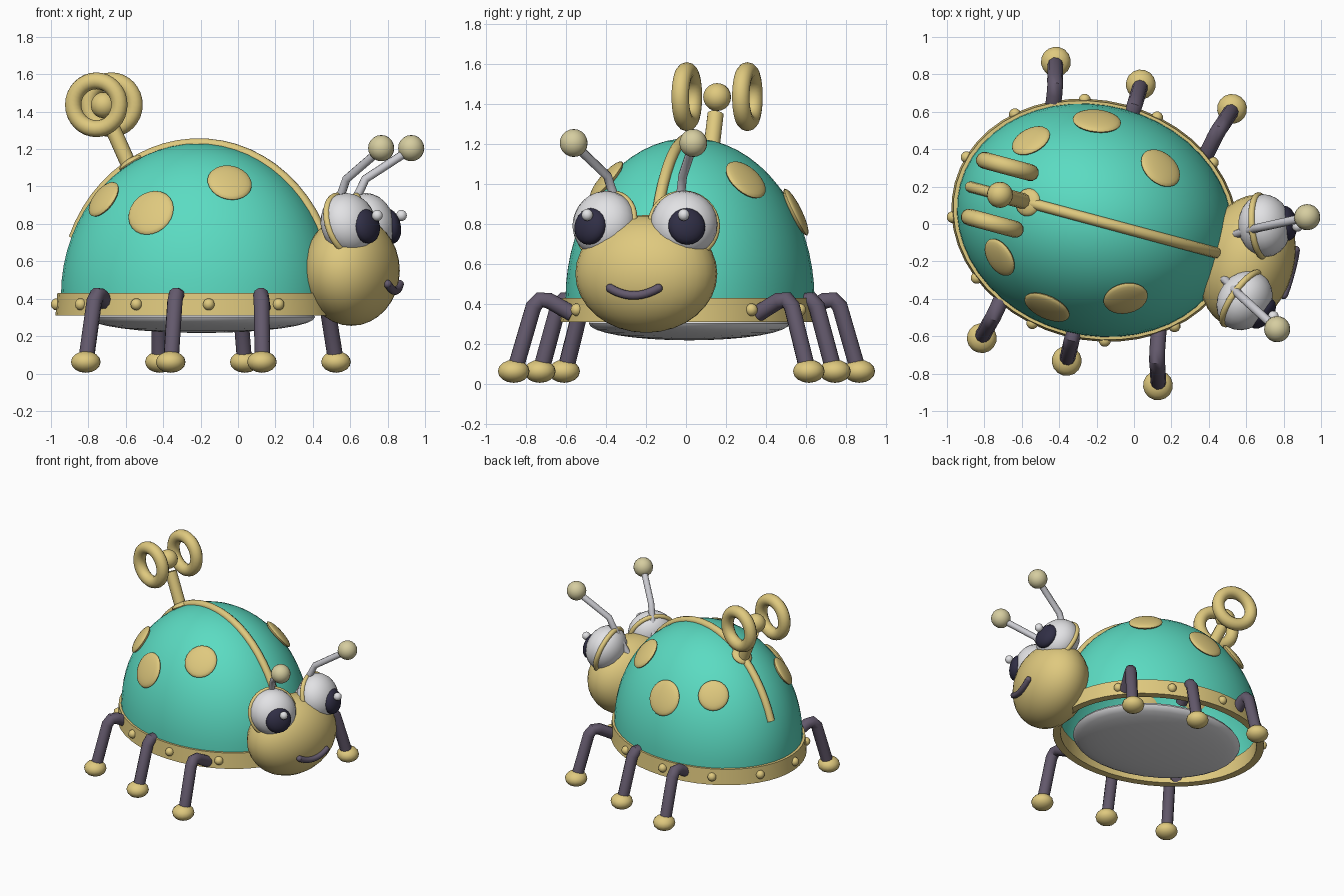
import bpy, bmesh, math
from mathutils import Matrix, Vector

if "Cube" in bpy.data.objects:
    bpy.data.objects.remove(bpy.data.objects["Cube"])

# Whole toy is turned 15 degrees; parts are built with +x forward
ROOT = Matrix.Translation((-0.21, 0.02, 0)) @ Matrix.Rotation(math.radians(-15), 4, 'Z')
A, B, C, Z0 = 0.745, 0.615, 0.81, 0.42      # dome half-axes and base height


def material(name, rgb):
    m = bpy.data.materials.new(name)
    m.diffuse_color = (*rgb, 1)
    m.use_nodes = True
    m.node_tree.nodes["Principled BSDF"].inputs["Base Color"].default_value = m.diffuse_color
    return m


TEAL = material("teal_shell", (0.105, 0.71, 0.54))
GOLD = material("gold", (0.74, 0.585, 0.21))
PALE = material("pale_gold", (0.67, 0.61, 0.35))
WHITE = material("eye_white", (0.76, 0.76, 0.78))
SILVER = material("silver", (0.60, 0.60, 0.64))
DARK = material("pupil_dark", (0.03, 0.028, 0.06))
PURPLE = material("dusky_purple", (0.125, 0.10, 0.15))


def finish(ob, name, mat):
    ob.name = name
    ob.data.materials.clear()
    ob.data.materials.append(mat)
    bpy.ops.object.select_all(action='DESELECT')
    ob.select_set(True)
    bpy.context.view_layer.objects.active = ob
    bpy.ops.object.shade_smooth_by_angle(angle=math.radians(40))
    return ob


def from_bmesh(name, bm, mat, local=Matrix()):
    me = bpy.data.meshes.new(name)
    bm.to_mesh(me)
    bm.free()
    ob = bpy.data.objects.new(name, me)
    bpy.context.collection.objects.link(ob)
    ob.matrix_world = ROOT @ local
    return finish(ob, name, mat)


def aim(loc, normal):
    """Frame at loc whose z axis points along normal."""
    return Matrix.Translation(loc) @ Vector(normal).to_track_quat('Z', 'Y').to_matrix().to_4x4()


def ball(name, mat, loc, size, normal=(0, 0, 1), seg=20):
    bm = bmesh.new()
    bmesh.ops.create_uvsphere(bm, u_segments=seg, v_segments=max(8, seg // 2), radius=1)
    bmesh.ops.scale(bm, vec=size, verts=bm.verts)
    return from_bmesh(name, bm, mat, aim(loc, normal))


def hoop(name, mat, loc, normal, major, minor):
    bpy.ops.mesh.primitive_torus_add(major_radius=major, minor_radius=minor,
                                     major_segments=32, minor_segments=12)
    ob = bpy.context.object
    ob.matrix_world = ROOT @ aim(loc, normal)
    return finish(ob, name, mat)


def tube(name, mat, pts, r):
    cu = bpy.data.curves.new(name, 'CURVE')
    cu.dimensions = '3D'
    cu.bevel_depth = r
    cu.bevel_resolution = 3
    cu.use_fill_caps = True
    sp = cu.splines.new('POLY')
    sp.points.add(len(pts) - 1)
    for p, q in zip(sp.points, pts):
        p.co = (*q, 1)
    ob = bpy.data.objects.new(name, cu)
    bpy.context.collection.objects.link(ob)
    ob.matrix_world = ROOT
    bpy.ops.object.select_all(action='DESELECT')
    ob.select_set(True)
    bpy.context.view_layer.objects.active = ob
    bpy.ops.object.convert(target='MESH')
    return finish(bpy.context.view_layer.objects.active, name, mat)


def lathe(name, mat, rings, n, closed):
    """Skin a list of elliptical rings given as (rx, ry, z)."""
    bm = bmesh.new()
    loops = [[bm.verts.new((rx * math.cos(2 * math.pi * i / n),
                            ry * math.sin(2 * math.pi * i / n), z)) for i in range(n)]
             for rx, ry, z in rings]
    for k in range(len(loops) if closed else len(loops) - 1):
        a, b = loops[k], loops[(k + 1) % len(loops)]
        for i in range(n):
            bm.faces.new((a[i], a[(i + 1) % n], b[(i + 1) % n], b[i]))
    bmesh.ops.remove_doubles(bm, verts=bm.verts, dist=1e-5)
    bmesh.ops.recalc_face_normals(bm, faces=bm.faces)
    return from_bmesh(name, bm, mat)


def on_dome(u, v):
    h = math.sqrt(max(0, 1 - (u / A) ** 2 - (v / B) ** 2))
    return Vector((u, v, Z0 + C * h)), Vector((u / A ** 2, v / B ** 2, h / C)).normalized()


# Open shell, its rim band and the belly plate
angles = [math.radians(90 * k / 16) for k in range(17)]
lathe("shell", TEAL, [(A, B, 0.38)] + [(A * math.cos(t) + 1e-7, B * math.cos(t) + 1e-7,
      Z0 + C * math.sin(t)) for t in angles], 48, False)
lathe("rim_band", GOLD, [(0.775, 0.64, 0.31), (0.765, 0.63, 0.43),
                         (0.72, 0.585, 0.43), (0.72, 0.585, 0.31)], 48, True)
ball("belly", WHITE, (0.015, 0, 0.302), (0.615, 0.495, 0.085), seg=32)

# Rivets around the rim
for k in range(12):
    t = math.radians(16.5 + 30 * k)
    ball("rivet", GOLD, (0.77 * math.cos(t), 0.635 * math.sin(t), 0.37), (0.032,) * 3, seg=12)

# Ridge along the middle of the shell
tube("shell_ridge", GOLD, [(A * math.cos(t), 0, Z0 + C * math.sin(t))
     for t in [math.radians(15 + 143 * k / 24) for k in range(25)]], 0.029)

# Wind-up key
p, n = on_dome(-0.37, 0)
ball("key_base", GOLD, p, (0.075, 0.075, 0.03), n)
tube("key_stem", GOLD, [(-0.37, 0, 1.08), (-0.495, 0, 1.35)], 0.042)
ball("key_hub", GOLD, (-0.525, 0, 1.435), (0.07,) * 3)

# Head and smile
HEAD, HU, HV, HZ = Vector((0.845, 0, 0.55)), 0.25, 0.362, 0.295
ball("head", GOLD, HEAD, (HU, HV, HZ), seg=32)
smile = []
for k in range(13):
    s = -1 + k / 6
    v, z = 0.125 * s, 0.442 + 0.036 * s * s
    u = HEAD.x + HU * math.sqrt(1 - (v / HV) ** 2 - ((z - HEAD.z) / HZ) ** 2)
    smile.append((u + 0.008, v, z))
tube("smile", PURPLE, smile, 0.022)
for end in (smile[0], smile[-1]):
    ball("smile_end", PURPLE, end, (0.022,) * 3, seg=10)

# Mirrored parts
for s in (-1, 1):
    # key loops
    hoop("key_loop", GOLD, (-0.525, 0.157 * s, 1.437), (0, 1, 0), 0.128, 0.045)
    # shell spots
    for u, v, r in ((-0.435, 0.318, 0.11), (-0.125, 0.508, 0.13), (0.265, 0.355, 0.12)):
        p, n = on_dome(u, v * s)
        ball("shell_spot", GOLD, p + n * 0.008, (r, r, 0.028), n, 24)
    # eyes, each a white ball with a gold hoop round it
    n = Vector((0.9, 0.33 * s, 0.3)).normalized()
    eye = Vector((0.885, 0.207 * s, 0.80))
    hoop("eye_hoop", GOLD, eye - n * 0.02, n, 0.164, 0.018)
    ball("eye_white", WHITE, eye, (0.168, 0.168, 0.138), n, 24)
    ball("pupil", DARK, (0.995, 0.25 * s, 0.788), (0.094, 0.094, 0.053), (0.9, 0.4 * s, 0.2))
    ball("eye_glint", WHITE, (1.055, 0.25 * s, 0.845), (0.03,) * 3, seg=12)
    # antennae
    tube("antenna_stem", SILVER, [(0.745, 0.12 * s, 0.77), (0.845, 0.182 * s, 0.98),
         (0.87, 0.195 * s, 1.04), (1.093, 0.31 * s, 1.2)], 0.023)
    ball("antenna_tip", PALE, (1.093, 0.31 * s, 1.205), (0.07,) * 3)
    # legs and feet
    for u in (0.555, 0.05, -0.42):
        tube("leg", PURPLE, [(u * 0.87, 0.48 * s, 0.35), (u * 0.91, 0.595 * s, 0.415),
             (u * 0.93, 0.64 * s, 0.42), (u * 0.95, 0.67 * s, 0.385),
             (u, 0.755 * s, 0.08)], 0.042)
        ball("foot", GOLD, (u, 0.765 * s, 0.062), (0.08, 0.08, 0.058), seg=16)
